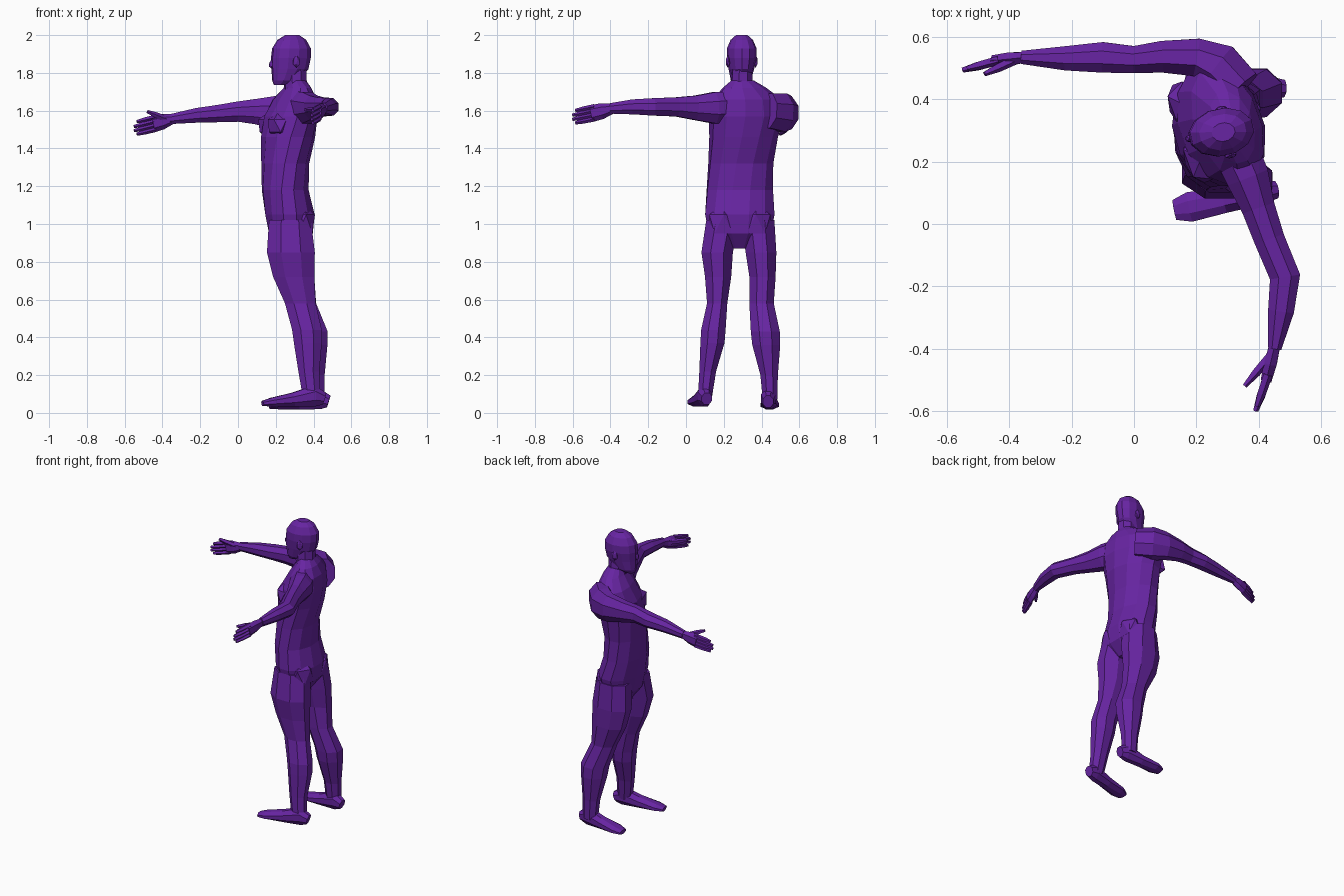
import bpy, bmesh, math
from mathutils import Vector, Matrix

default_cube = bpy.data.objects.get("Cube")
if default_cube:
    bpy.data.objects.remove(default_cube, do_unlink=True)

# Single body colour
purple = bpy.data.materials.new("body_purple")
purple.use_nodes = True
body_colour = (0.135, 0.018, 0.36, 1)
purple.diffuse_color = body_colour
purple.node_tree.nodes["Principled BSDF"].inputs["Base Color"].default_value = body_colour


def finish(name, bm):
    """Turn a bmesh into a flat shaded purple object."""
    bmesh.ops.recalc_face_normals(bm, faces=bm.faces)
    mesh = bpy.data.meshes.new(name)
    bm.to_mesh(mesh)
    bm.free()
    mesh.materials.append(purple)
    part = bpy.data.objects.new(name, mesh)
    bpy.context.collection.objects.link(part)
    return part


def skin_rings(name, rings, floor=None):
    """Bridge a list of point rings and cap both ends."""
    bm = bmesh.new()
    loops = []
    for ring in rings:
        if floor is not None:
            for point in ring:
                point.z = max(point.z, floor)
        loops.append([bm.verts.new(point) for point in ring])
    for lower, upper in zip(loops, loops[1:]):
        for i in range(len(lower)):
            j = (i + 1) % len(lower)
            bm.faces.new((lower[i], lower[j], upper[j], upper[i]))
    bm.faces.new(loops[0])
    bm.faces.new(loops[-1])
    return finish(name, bm)


def ellipse(centre, axis_a, axis_b, sides):
    """Ring of points around a centre, spanned by two half axes."""
    angles = [math.tau * (i + 0.5) / sides for i in range(sides)]
    return [centre + axis_a * math.cos(t) + axis_b * math.sin(t) for t in angles]


def upright_loft(name, sections, sides=10):
    """Sections are x, y, z, half depth, half width, twist in degrees."""
    rings = []
    for x, y, z, depth, width, twist in sections:
        turn = Matrix.Rotation(math.radians(twist), 3, "Z")
        rings.append(ellipse(Vector((x, y, z)), turn @ Vector((depth, 0, 0)),
                             turn @ Vector((0, width, 0)), sides))
    return skin_rings(name, rings)


def limb_loft(name, sections, sides=8, floor=None):
    """Sections are x, y, z, half width, half height across the path."""
    points = [Vector(section[:3]) for section in sections]
    rings = []
    for i, section in enumerate(sections):
        before = points[max(i - 1, 0)]
        after = points[min(i + 1, len(points) - 1)]
        along = (after - before).normalized()
        side = along.cross(Vector((0, 0, 1))).normalized()
        up = side.cross(along)
        rings.append(ellipse(points[i], side * section[3], up * section[4], sides))
    return skin_rings(name, rings, floor)


def lump(name, centre, size, twist=0):
    """Low-poly muscle or feature."""
    bm = bmesh.new()
    bmesh.ops.create_icosphere(bm, subdivisions=1, radius=1)
    placing = (Matrix.Translation(centre) @ Matrix.Rotation(math.radians(twist), 4, "Z")
               @ Matrix.Diagonal((*size, 1)))
    bmesh.ops.transform(bm, matrix=placing, verts=bm.verts)
    return finish(name, bm)


# Torso, with the chest twisted relative to the hips
upright_loft("torso", [
    (.28, .285, .87, .06, .08, 0),
    (.28, .285, .95, .12, .17, 0),
    (.275, .285, 1.05, .135, .19, 0),
    (.25, .285, 1.18, .125, .18, 4),
    (.25, .29, 1.32, .125, .175, 10),
    (.265, .305, 1.46, .14, .185, 16),
    (.28, .32, 1.57, .135, .205, 20),
    (.30, .325, 1.66, .105, .19, 20),
    (.315, .31, 1.72, .07, .12, 16),
    (.31, .30, 1.76, .05, .06, 10),
], sides=12)

# Neck and head
upright_loft("neck", [
    (.32, .3, 1.62, .08, .08, 8),
    (.305, .295, 1.72, .062, .062, 8),
    (.30, .295, 1.82, .065, .055, 8),
], sides=8)
upright_loft("head", [
    (.225, .285, 1.735, .035, .03, 12),
    (.25, .29, 1.76, .07, .052, 12),
    (.275, .293, 1.82, .1, .066, 12),
    (.28, .295, 1.88, .107, .077, 12),
    (.283, .295, 1.93, .104, .077, 12),
    (.285, .295, 1.975, .077, .058, 12),
    (.287, .295, 2.0, .038, .03, 12),
], sides=12)
lump("nose", (.18, .275, 1.845), (.018, .013, .026), 12)
for side_name, sign in (("left", -1), ("right", 1)):
    lump(side_name + "_ear", (.295 - sign * .015, .295 + sign * .073, 1.86),
         (.022, .012, .034), 12)
    # Chest and seat muscles
    lump(side_name + "_pectoral", (.19 - sign * .025, .295 + sign * .085, 1.52),
         (.06, .09, .075), 20)
    lump(side_name + "_buttock", (.34, .285 + sign * .085, 1.0), (.075, .09, .11))

# Legs
upright_loft("left_leg", [
    (.275, .195, 1.02, .12, .095, 0),
    (.28, .165, .85, .137, .09, 0),
    (.295, .17, .72, .118, .075, 0),
    (.33, .165, .58, .088, .058, 0),
    (.365, .145, .44, .085, .07, 0),
    (.37, .14, .37, .08, .069, 0),
    (.375, .115, .22, .06, .048, 0),
    (.39, .1, .08, .05, .04, 0),
], sides=8)
upright_loft("right_leg", [
    (.275, .38, 1.02, .12, .095, 0),
    (.28, .397, .85, .135, .088, 0),
    (.295, .405, .72, .118, .075, 0),
    (.335, .4, .58, .085, .07, 0),
    (.39, .42, .43, .092, .083, 0),
    (.395, .425, .36, .085, .08, 0),
    (.405, .44, .2, .058, .05, 0),
    (.41, .445, .07, .05, .042, 0),
], sides=8)

# Feet share one profile: position along the foot, height, half width, half height
foot_profile = [
    (0, .06, .03, .035), (.15, .075, .042, .06), (.5, .055, .045, .04),
    (.85, .042, .052, .025), (1, .035, .035, .015),
]


def foot(name, heel, toe, floor):
    heel, toe = Vector(heel), Vector(toe)
    sections = []
    for along, height, width, thick in foot_profile:
        spot = heel.lerp(toe, along)
        sections.append((spot.x, spot.y, height + floor, width, thick))
    limb_loft(name, sections, floor=floor)


foot("left_foot", (.455, .11), (.13, .045), .015)
foot("right_foot", (.48, .435), (.165, .445), 0)

# Arms, from inside the shoulder to the wrist
limb_loft("left_arm", [
    (.32, .25, 1.62, .08, .09),
    (.365, .15, 1.615, .075, .09),
    (.40, .05, 1.615, .058, .07),
    (.435, -.05, 1.62, .053, .055),
    (.485, -.17, 1.62, .053, .05),
    (.472, -.28, 1.62, .045, .043),
    (.452, -.4, 1.612, .023, .03),
])
limb_loft("right_arm", [
    (.34, .43, 1.6, .08, .1),
    (.27, .505, 1.59, .085, .11),
    (.2, .535, 1.59, .066, .095),
    (.09, .537, 1.595, .055, .072),
    (0, .528, 1.595, .047, .058),
    (-.1, .535, 1.585, .053, .05),
    (-.22, .532, 1.575, .042, .042),
    (-.36, .535, 1.555, .023, .028),
])


def hand(name, wrist, knuckles, tips, thumb_tip):
    """Palm, four fingers stacked in height, and a thumb."""
    wrist, knuckles, tips, thumb_tip = map(Vector, (wrist, knuckles, tips, thumb_tip))
    middle = wrist.lerp(knuckles, 0.5)
    limb_loft(name + "_palm", [(*wrist, .02, .027), (*middle, .024, .042),
                               (*knuckles, .02, .045)], sides=6)
    for i in range(4):
        offset = Vector((0, 0, (i - 1.5) * 0.022))
        base = middle.lerp(knuckles, 0.7) + offset
        end = knuckles.lerp(tips, 0.85 if i in (0, 3) else 1) + offset
        limb_loft(f"{name}_finger_{i}", [(*base, .016, .014), (*base.lerp(end, .6), .015, .013),
                                         (*end, .009, .009)], sides=5)
    root = wrist.lerp(middle, 0.4)
    limb_loft(name + "_thumb", [(*root, .016, .018), (*root.lerp(thumb_tip, .6), .015, .016),
                                (*thumb_tip, .008, .009)], sides=5)


hand("left_hand", (.452, -.39, 1.61), (.425, -.5, 1.585), (.39, -.6, 1.565), (.355, -.52, 1.605))
hand("right_hand", (-.35, .535, 1.555), (-.45, .525, 1.53), (-.55, .495, 1.505), (-.48, .482, 1.595))
